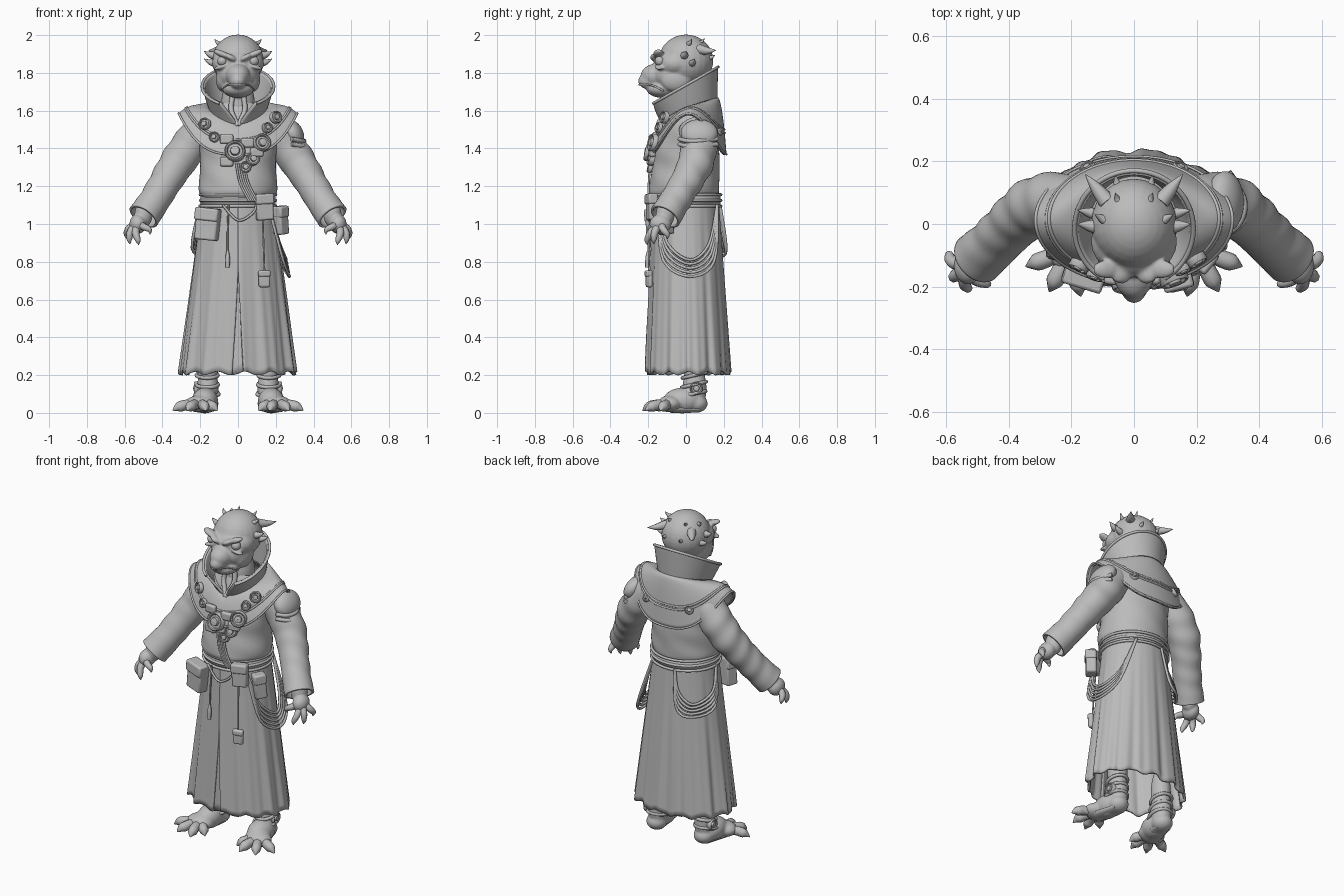
import bpy, bmesh
from math import sin, cos, pi, tau, radians
from mathutils import Vector, Matrix

if "Cube" in bpy.data.objects:
    bpy.data.objects.remove(bpy.data.objects["Cube"])

grey = bpy.data.materials.new("plain grey")
grey.use_nodes = True
grey.diffuse_color = (.5, .5, .5, 1)
grey.node_tree.nodes["Principled BSDF"].inputs["Base Color"].default_value = (.5, .5, .5, 1)


def finish(name, bm, angle=45):
    mesh = bpy.data.meshes.new(name)
    bm.to_mesh(mesh)
    bm.free()
    mesh.materials.append(grey)
    ob = bpy.data.objects.new(name, mesh)
    bpy.context.collection.objects.link(ob)
    bpy.ops.object.select_all(action='DESELECT')
    ob.select_set(True)
    bpy.context.view_layer.objects.active = ob
    bpy.ops.object.shade_smooth_by_angle(angle=radians(angle))
    return ob


def spline(points, t):
    """Smooth curve through points of any dimension."""
    last = len(points) - 1
    i = min(int(t * last), last - 1)
    f = t * last - i
    a, b, c, d = [Vector(points[max(0, min(last, i + k))]) for k in (-1, 0, 1, 2)]
    return b + (c - a) * (f / 2) + (a * 2 - b * 5 + c * 4 - d) * (f * f / 2) + (b * 3 - a - c * 3 + d) * (f ** 3 / 2)


def sheet(name, func, across, along, wrap=True, thick=0):
    """Surface from func(u, v); u runs around, v runs upward."""
    bm = bmesh.new()
    cols = across if wrap else across + 1
    grid = [[bm.verts.new(func(i / across, j / along)) for i in range(cols)] for j in range(along + 1)]
    for low, high in zip(grid, grid[1:]):
        for i in range(across):
            k = (i + 1) % cols
            bm.faces.new((low[i], low[k], high[k], high[i]))
    ob = finish(name, bm)
    if thick:
        ob.modifiers.new("thickness", 'SOLIDIFY').thickness = thick
    return ob


def tube(name, points, radius, samples=20, cyclic=False):
    """Round cord or claw; an optional fourth value scales the radius."""
    curve = bpy.data.curves.new(name, 'CURVE')
    curve.dimensions = '3D'
    curve.bevel_depth = radius
    curve.bevel_resolution = 2
    curve.use_fill_caps = True
    line = curve.splines.new('POLY')
    path = points if cyclic else [spline(points, i / samples) for i in range(samples + 1)]
    line.points.add(len(path) - 1)
    for p, q in zip(line.points, path):
        p.co = (q[0], q[1], q[2], 1)
        p.radius = q[3] if len(q) > 3 else 1
    line.use_cyclic_u = cyclic
    curve.materials.append(grey)
    ob = bpy.data.objects.new(name, curve)
    bpy.context.collection.objects.link(ob)
    return ob


def spike(name, base, tip, radius, lift=0):
    middle = (Vector(base) + Vector(tip)) / 2 + Vector((0, 0, lift))
    return tube(name, [(*base, 1), (*middle, .7), (*tip, .05)], radius, 8)


def blob(name, parts, voxel=.008):
    """Fuse ellipsoids (place, size, roll) into one organic skin."""
    bm = bmesh.new()
    for place, size, *roll in parts:
        turn = Matrix.Rotation(roll[0] if roll else 0, 4, 'Y')
        bmesh.ops.create_uvsphere(bm, u_segments=24, v_segments=16, radius=1,
                                  matrix=Matrix.Translation(place) @ turn @ Matrix.Diagonal((*size, 1)))
    ob = finish(name, bm, 180)
    remesh = ob.modifiers.new("fuse", 'REMESH')
    remesh.mode, remesh.voxel_size, remesh.use_smooth_shade = 'VOXEL', voxel, True
    ob.modifiers.new("soften", 'SMOOTH').iterations = 4
    return ob


def box(name, place, size, turn=0, tilt=0):
    bm = bmesh.new()
    bmesh.ops.create_cube(bm, size=1, matrix=Matrix.Diagonal((*size, 1)))
    ob = finish(name, bm)
    ob.location, ob.rotation_euler = place, (0, tilt, turn)
    bevel = ob.modifiers.new("rounded", 'BEVEL')
    bevel.width, bevel.segments = .01, 2
    return ob


def medallion(name, place, normal, radius):
    rim = [(1, -.3), (1, .35), (.9, .45), (.78, .4), (.7, .2), (.48, .2), (.42, .5), (.01, .55)]
    turn = Vector(normal).to_track_quat('Z', 'Y')

    def point(u, v):
        r, h = rim[round(v * (len(rim) - 1))]
        return Vector(place) + turn @ Vector((r * cos(u * tau), r * sin(u * tau), h)) * radius
    return sheet(name, point, 20, len(rim) - 1)


# Robe skirt with folds and a front slit
def skirt_point(a, v, scale=1):
    drop = 1 - v
    fold = scale * (1 + drop * (.024 * sin(11 * a + 1) + .016 * sin(17 * a) + .012 * sin(29 * a)))
    return Vector(((.187 + .122 * drop) * fold * sin(a), .013 * drop - (.172 + .052 * drop) * fold * cos(a),
                   .21 + .94 * v + .01 * drop * sin(13 * a)))


def skirt_open(u, v):
    gap = .17 * max(0, .6 - v)
    return skirt_point(gap + u * (tau - 2 * gap), v)


sheet("robe_skirt", skirt_open, 160, 30, wrap=False, thick=.012)
sheet("inner_front_panel", lambda u, v: skirt_point((u - .5) * .7, v, .95), 12, 20, wrap=False, thick=.008)

# Bloused torso: height, half width, half depth, centre
torso = [(1.12, .18, .165, 0), (1.16, .203, .183, -.01), (1.2, .208, .185, -.01), (1.3, .2, .178, 0),
         (1.4, .205, .17, .005), (1.5, .22, .145, .025), (1.58, .18, .13, .035), (1.64, .12, .1, .03)]


def torso_point(u, v):
    z, wide, deep, mid = spline(torso, v)
    a = u * tau
    crease = 1 + .015 * sin(3 * a + z * 45) * sin(2 * a)
    return Vector((wide * crease * sin(a), mid - deep * crease * cos(a), z))


sheet("robe_torso", torso_point, 64, 32)


# Shoulder mantle with pointed sides, corded trim and rosettes
def mantle(a, v):
    out = v ** .6
    inner = Vector((.15 * sin(a), .03 - .14 * cos(a), 1.53 + .14 * sin(a / 2)))
    outer = Vector((.315 * sin(a), .012 - .203 * cos(a), 1.365 + .22 * abs(sin(a)) ** 3))
    p = inner.lerp(outer, out)
    p.z = inner.z + (outer.z - inner.z) * v + .015 * sin(pi * v)
    return p


sheet("shoulder_mantle", lambda u, v: mantle(u * tau, 1 - v), 96, 14, thick=.014)
for n, v in enumerate((.99, .66, .6)):
    tube(f"mantle_cord_{n}", [mantle(i / 80 * tau, v) for i in range(80)], .006, cyclic=True)
for a in (pi - .55, pi + .55):
    medallion("back_rosette", mantle(a, .68), (sin(a), -cos(a), .5), .026)


# Tall flared collar, open in front
def collar_point(u, v):
    gap = .04 + .5 * v
    a = gap + u * (tau - 2 * gap)
    wide = .138 + .052 * v ** .8
    y = .02 - .035 * v - (.145 + .04 * v) * cos(a)
    low, high = 1.57 + .36 * y, 1.736 + .56 * y
    return Vector((wide * sin(a), y, low + (high - low) * v))


sheet("high_collar", collar_point, 64, 12, wrap=False, thick=.014)
tube("collar_rim", [collar_point(i / 60, 1) for i in range(61)], .008, 60)

# Head and neck
sides = (("left", 1), ("right", -1))
head = [((0, 0, 1.865), (.137, .145, .138)), ((0, -.055, 1.85), (.138, .115, .085)), ((0, -.08, 1.79), (.11, .105, .09)),
        ((0, -.15, 1.785), (.066, .09, .065)), ((0, -.187, 1.757), (.047, .066, .047)),
        ((0, -.12, 1.715), (.083, .09, .048)), ((0, .01, 1.63), (.09, .09, .16))]
for label, s in sides:
    head += [((s * .08, -.055, 1.765), (.037, .08, .065)), ((s * .085, -.145, 1.9), (.05, .03, .017), -s * .4),
             ((s * .04, -.163, 1.882), (.035, .028, .016), -s * .5), ((s * .088, -.14, 1.832), (.043, .026, .012), s * .3)]
    bm = bmesh.new()
    bmesh.ops.create_uvsphere(bm, u_segments=20, v_segments=12, radius=.027,
                              matrix=Matrix.Translation((s * .083, -.138, 1.863)))
    finish(label + "_eye", bm, 180)
    spike(label + "_nostril", (s * .012, -.236, 1.778), (s * .026, -.216, 1.795), .006)
    for base, tip, r in (((.085, .07, 1.925), (.155, .158, 1.92), .028), ((.115, -.01, 1.89), (.18, 0, 1.915), .024),
                         ((.115, .03, 1.85), (.18, .045, 1.875), .021), ((.09, .01, 1.95), (.125, .03, 1.98), .016),
                         ((.05, .11, 1.88), (.06, .155, 1.895), .016), ((.05, .07, 1.96), (.06, .1, 1.985), .012)):
        spike(label + "_head_spike", (s * base[0], *base[1:]), (s * tip[0], *tip[1:]), r, -.006)
    tube(label + "_neck_fold", [(s * .03, -.075, 1.67), (s * .035, -.09, 1.6), (0, -.125, 1.52)], .014)
blob("head", head, .007)
tube("mouth_lip", [(s * x, y, z) for s, x, y, z in ((-1, .086, -.118, 1.705), (-1, .058, -.183, 1.735), (1, 0, -.247, 1.737),
                                                   (1, .058, -.183, 1.735), (1, .086, -.118, 1.705))], .005)

# Sleeves, hands, legs and feet
arm = [(.18, .05, 1.51, .09), (.245, .068, 1.43, .097), (.32, .052, 1.325, .094), (.385, 0, 1.22, .085),
       (.445, -.06, 1.12, .082), (.5, -.11, 1.04, .086)]
fingers = [(.59, -.1, .92), (.575, -.17, .895), (.53, -.205, .89), (.47, -.19, .945)]
toes = [(.345, -.135, .012), (.27, -.215, .012), (.17, -.23, .012), (.11, -.17, .012)]
for label, s in sides:
    def sleeve_point(u, v):
        x, y, z, r = spline(arm, v)
        ahead = (spline(arm, min(1, v + .02)) - spline(arm, max(0, v - .02))).to_3d().normalized()
        one = ahead.cross(Vector((0, 1, 0))).normalized()
        a = s * u * tau
        r *= 1 + .045 * sin(v * 38 + 2 * sin(a)) * sin(pi * v) * (.6 + .4 * cos(a + 1))
        p = Vector((x, y, z)) + r * (cos(a) * one + sin(a) * ahead.cross(one))
        return Vector((s * p.x, p.y, p.z))
    sheet(label + "_sleeve", sleeve_point, 36, 48, thick=.014)

    blob(label + "_hand", [((s * .5, -.11, 1.05), (.048, .05, .07)), ((s * .53, -.135, 1), (.045, .058, .052))], .006)
    for n, tip in enumerate(fingers):
        x, y, z = tip
        knuckle = Vector((.53, -.135, 1.01)).lerp(Vector(tip), .6) + Vector((.012, -.008, .018))
        tube(f"{label}_finger_{n}", [(s * .53, -.135, 1.01, 1), (s * knuckle.x, knuckle.y, knuckle.z, 1),
                                    (s * x, y, z + .025, .75), (s * (x - .004), y, z, .1)], .02)

    blob(label + "_foot", [((s * .163, .052, .05), (.06, .063, .05)), ((s * .175, -.02, .065), (.07, .1, .068)),
                           ((s * .2, -.085, .048), (.082, .065, .045)), ((s * .16, .045, .13), (.057, .064, .13)),
                           ((s * .16, .045, .25), (.055, .06, .17))])
    tube(label + "_sole", [(s * .163, .06, .02, 2.4), (s * .175, 0, .02, 2.6), (s * .2, -.08, .02, 2.6)], .02)
    bpy.data.objects[label + "_sole"].scale.z = .4
    bpy.data.objects[label + "_sole"].location.z = .013
    for n, (x, y, z) in enumerate(toes):
        base = Vector((.2, -.08, .045)).lerp(Vector((x, y, .04)), .5)
        tube(f"{label}_toe_{n}", [(s * .2, -.07, .045, 1), (s * base.x, base.y, .042, 1),
                                  (s * (base.x + x) / 2, (base.y + y) / 2, .033, 1),
                                  (s * (base.x + 3 * x) / 4, (base.y + 3 * y) / 4, .025, .65), (s * x, y, z, .1)], .028)
    for z, wide, mid in ((.1, .062, .035), (.15, .058, .042), (.2, .057, .045)):
        tube(label + "_ankle_strap", [(s * .163 + wide * cos(i / 24 * tau), mid + wide * 1.12 * sin(i / 24 * tau),
                                       z + .015 * sin(i / 24 * tau)) for i in range(24)], .01, cyclic=True)
    medallion(label + "_ankle_disc", (s * .218, .055, .13), (s, 0, 0), .035)

# Padded plate on the left shoulder
blob("shoulder_pad", [((.29, .07, 1.48), (.055, .1, .08), -.5)])
for k in (0, .028):
    tube("shoulder_pad_edge", [(.285, -.035, 1.45 - k), (.335 + k / 3, .005, 1.44 - k), (.349 + k / 3, .075, 1.44 - k),
                               (.3, .165, 1.45 - k)], .012)

# Belt and its cords
sheet("belt", lambda u, v: (.198 * sin(u * tau), -.182 * cos(u * tau), 1.095 + .06 * v), 64, 1, thick=.02)
for z in (1.095, 1.125, 1.155):
    tube("belt_cord", [(.2 * sin(i / 64 * tau), -.185 * cos(i / 64 * tau), z) for i in range(64)], .008, cyclic=True)

# Hanging rope loops at both hips and across the front
for k in range(5):
    d = .022 * k
    tube("left_hip_rope", [(.16, -.145, 1.1), (.22 + d / 5, -.1 - d / 4, .9 - d), (.255 + d / 5, .02, .81 - d),
                           (.2 + d / 3, .12 + d / 3, .89 - d), (.12, .165, 1.1)], .008)
    tube("right_hip_rope", [(-.05, .18, 1.1), (-.08, .19 + d / 4, .97 - d), (-.16, .16 + d / 4, .9 - d * .8),
                            (-.225 - d / 5, .06, .96 - d), (-.2, -.01, 1.1)], .008)
    tube("chest_cord", [(-.01 + d / 2, -.19, 1.32), (.01 + d / 2, -.197, 1.22), (.06 + d / 2, -.2, 1.12)], .006)
tube("front_swag", [(-.08, -.185, 1.1), (0, -.195, 1.02), (.08, -.19, 1.06), (.1, -.185, 1.12)], .007)

# Pouches, pendant and tassel
for name, place, size, turn, tilt in (("right_pouch", (-.16, -.165, 1), (.12, .07, .17), -.3, .1),
                                      ("left_pouch", (.14, -.18, 1.09), (.09, .05, .14), .25, -.05),
                                      ("side_pouch", (.225, -.11, 1.02), (.07, .06, .15), .9, -.1),
                                      ("pendant", (.14, -.195, .71), (.06, .03, .09), .2, 0)):
    box(name, place, size, turn, tilt)
    cap = Vector(place) + Vector((0, -.004, size[2] * .3))
    box(name + "_flap", cap, (size[0] * 1.08, size[1] * 1.08, size[2] * .4), turn, tilt)
tube("pendant_string", [(.13, -.18, 1.05), (.135, -.19, .9), (.14, -.198, .75)], .005)
tube("tassel_string", [(-.05, -.185, 1.1), (-.055, -.195, .95), (-.055, -.2, .83)], .005)
tube("tassel", [(-.055, -.2, .86, .5), (-.055, -.203, .82, 1), (-.055, -.205, .77, .9)], .012)

# Chest medallions and plates
for x, z, r in ((-.015, 1.385, .055), (.125, 1.43, .047), (-.175, 1.53, .032), (-.125, 1.46, .027), (.2, 1.565, .033),
                (.155, 1.51, .028), (.08, 1.345, .036), (.04, 1.3, .03)):
    medallion("chest_medallion", (x, -.19 + 1.1 * x * x + .22 * max(0, z - 1.42), z), (x * 3, -1, .25), r)
for x, z in ((-.06, 1.45), (.05, 1.43), (-.06, 1.33), (.1, 1.38)):
    box("chest_plate", (x, -.18, z), (.07, .03, .05), x * 2)
